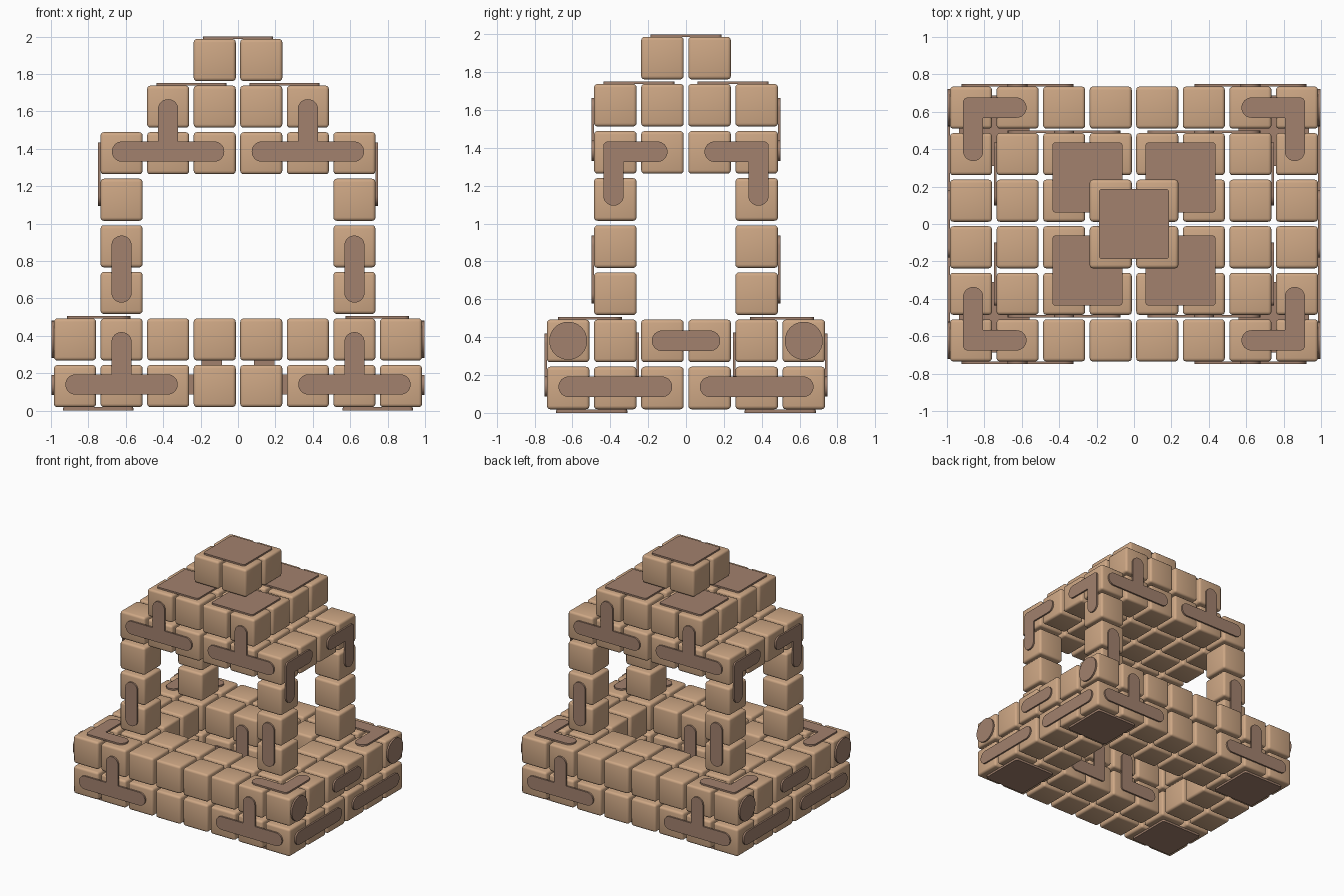
import bpy, bmesh, math
from mathutils import Vector, Matrix

if "Cube" in bpy.data.objects:
    bpy.data.objects.remove(bpy.data.objects["Cube"])

P = 0.249      # block spacing
S = 0.225      # block size
F = S / 2
H = 0.054      # half width of the inlay bars
T = 0.013      # inlay plate thickness


def material(name, rgb):
    m = bpy.data.materials.new(name)
    m.diffuse_color = (*rgb, 1)
    m.use_nodes = True
    m.node_tree.nodes["Principled BSDF"].inputs["Base Color"].default_value = m.diffuse_color
    return m


LIGHT = material("light_wood", (0.62, 0.39, 0.235))
DARK = material("dark_wood", (0.36, 0.22, 0.155))


def finish(name, bm, mat, angle):
    me = bpy.data.meshes.new(name)
    bm.to_mesh(me)
    bm.free()
    ob = bpy.data.objects.new(name, me)
    bpy.context.collection.objects.link(ob)
    me.materials.append(mat)
    bpy.ops.object.select_all(action='DESELECT')
    ob.select_set(True)
    bpy.context.view_layer.objects.active = ob
    bpy.ops.object.shade_smooth_by_angle(angle=math.radians(angle))
    return ob


def layer_z(k):
    return 1.003 + P * (k - 3.5)


def blocks(name, cells):
    """Rounded cubes; x and y are in half-block steps from the centre."""
    bm = bmesh.new()
    for i, j, k in cells:
        bmesh.ops.create_cube(bm, size=S, matrix=Matrix.Translation(
            (i * P / 2, j * P / 2, layer_z(k))))
    bmesh.ops.bevel(bm, geom=bm.edges[:], offset=0.018, segments=3,
                    profile=0.5, affect='EDGES')
    finish(name, bm, LIGHT, 50)


def rounded(corners):
    """Right-angled outline from (u, v, corner radius)."""
    out, n = [], len(corners)
    for i, (u, v, r) in enumerate(corners):
        p = Vector((u, v))
        if r == 0:
            out.append(p)
            continue
        a = (Vector(corners[i - 1][:2]) - p).normalized()
        b = (Vector(corners[(i + 1) % n][:2]) - p).normalized()
        c = p + r * (a + b)
        for s in range(9):
            t = s / 8 * math.pi / 2
            out.append(c - r * (b * math.cos(t) + a * math.sin(t)))
    return out


def plate(name, corners, axis, face, side):
    """Thin plate lying on a face across the axis, rising towards side."""
    bm = bmesh.new()

    def place(q, d):
        co = [q.x, q.y]
        co.insert(axis, d)
        return bm.verts.new(co)

    pts = rounded(corners)
    lo = [place(q, face) for q in pts]
    hi = [place(q, face + side * T) for q in pts]
    bm.faces.new(lo)
    bm.faces.new(hi)
    for i in range(len(pts)):
        j = (i + 1) % len(pts)
        bm.faces.new((lo[i], lo[j], hi[j], hi[i]))
    bmesh.ops.remove_doubles(bm, verts=bm.verts[:], dist=0.0005)
    bmesh.ops.recalc_face_normals(bm, faces=bm.faces[:])
    finish(name, bm, DARK, 35)


def rect(u, v, hu, hv, r):
    return [(u - hu, v - hv, r), (u + hu, v - hv, r),
            (u + hu, v + hv, r), (u - hu, v + hv, r)]


def tee(u, v):
    e, top, r = 0.3, 0.28, H * 0.98
    return [(u - e, v - H, r), (u + e, v - H, r), (u + e, v + H, r), (u + H, v + H, 0),
            (u + H, v + top, r), (u - H, v + top, r), (u - H, v + H, 0), (u - e, v + H, r)]


def ell(u, v, su, sv):
    e, r = 0.285, H * 0.98
    shape = [(-H, -H, 0.025), (e, -H, r), (e, H, r), (H, H, 0), (H, e, r), (-H, e, r)]
    return [(u + su * a, v + sv * b, q) for a, b, q in shape]


def span(n):
    return range(1 - n, n, 2)


# Stone-like block courses: base ring, pillars, stepped roof
for k in (0, 1):
    blocks(f"base_course_{k + 1}", [(i, j, k) for i in span(8) for j in span(6)
                                    if not (abs(i) <= 3 and abs(j) == 1)])
for i in (-5, 5):
    for j in (-3, 3):
        blocks("pillar", [(i, j, k) for k in (2, 3, 4)])
for name, nx, ny, k in (("roof_lower", 6, 4, 5), ("roof_middle", 4, 4, 6), ("roof_top", 2, 2, 7)):
    blocks(name, [(i, j, k) for i in span(nx) for j in span(ny)])

base_y, base_x = 2.5 * P + F, 3.5 * P + F
roof_y, roof_x = 1.5 * P + F, 2.5 * P + F
well_y = 1.5 * P - F
R = H * 0.98

for s in (-1, 1):
    for m in (-1, 1):
        # Front and back inlays
        plate("base_tee_inlay", tee(m * 2.5 * P, 0.14), 1, s * base_y, s)
        plate("roof_tee_inlay", tee(m * 1.5 * P, 1.385), 1, s * roof_y, s)
        plate("pillar_bar_inlay", rect(m * 2.5 * P, 0.757, H, 0.179, R), 1, s * roof_y, s)
        # Inlays inside the base well
        plate("well_corner_inlay", ell(m * 0.14, 0.14, m, 1), 1, s * well_y, -s)
        # Left and right inlays
        plate("side_long_bar_inlay", rect(m * 1.5 * P, 0.138, 0.3, H, R), 0, s * base_x, s)
        plate("side_disc_inlay", rect(m * 2.5 * P, 0.381, 0.1, 0.1, 0.099), 0, s * base_x, s)
        plate("roof_corner_inlay", ell(m * 0.383, 1.38, -m, -1), 0, s * roof_x, s)
        # Top and bottom inlays
        plate("base_top_corner_inlay", ell(s * 0.86, m * 0.622, -s, -m), 2, layer_z(1) + F, 1)
        plate("roof_square_inlay", rect(s * P, m * P, 0.188, 0.188, 0.02), 2, layer_z(6) + F, 1)
        plate("foot_pad", rect(s * 3 * P, m * 2 * P, 0.188, 0.188, 0.02), 2, T, -1)
        # Pad core closing the small gap up to the block underside
        plate("foot_pad_core", rect(s * 3 * P, m * 2 * P, 0.186, 0.186, 0.02), 2,
              layer_z(0) - F, -1)
    plate("side_short_bar_inlay", rect(0, 0.381, 0.18, H, R), 0, s * base_x, s)
plate("roof_top_square_inlay", rect(0, 0, 0.188, 0.188, 0.02), 2, 2.0 - T, 1)
